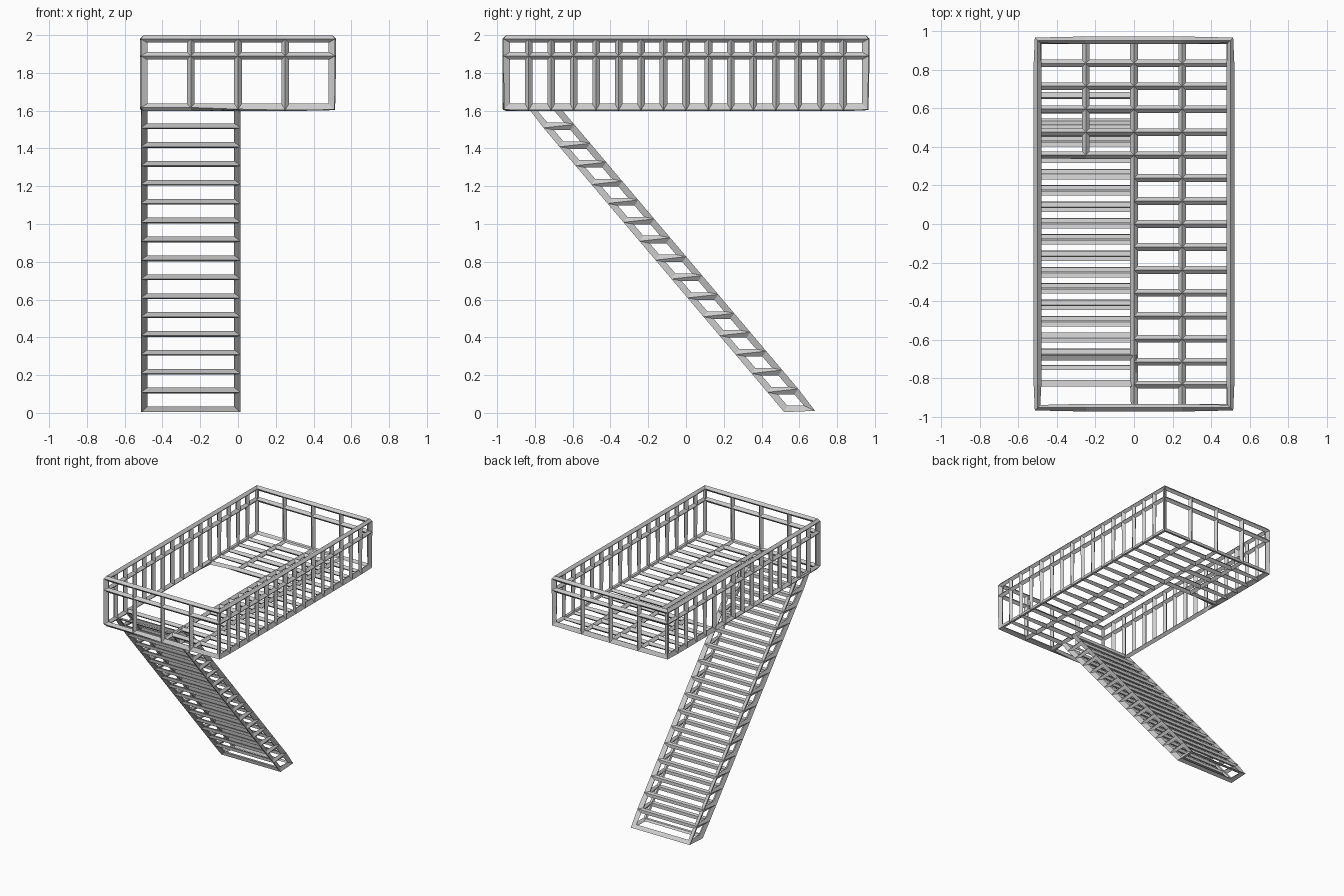
import bpy
import bmesh

if "Cube" in bpy.data.objects:
    bpy.data.objects.remove(bpy.data.objects["Cube"])

BEAM = 0.04


def lattice(name, quads):
    """Turn a list of quads into a welded cage whose edges become beams."""
    bm = bmesh.new()
    for q in quads:
        bm.faces.new([bm.verts.new(p) for p in q])
    bmesh.ops.remove_doubles(bm, verts=bm.verts, dist=0.001)
    bmesh.ops.recalc_face_normals(bm, faces=bm.faces)
    mesh = bpy.data.meshes.new(name)
    bm.to_mesh(mesh)
    bm.free()
    obj = bpy.data.objects.new(name, mesh)
    bpy.context.collection.objects.link(obj)
    mod = obj.modifiers.new("beams", 'WIREFRAME')
    mod.thickness = BEAM
    mod.offset = 0
    mod.use_even_offset = True
    mod.use_boundary = True
    mod.use_replace = True
    return obj


# Gallery: floor with a stair opening plus four railed walls
xs = [-0.5 + 0.25 * i for i in range(5)]
ys = [-0.952 + 0.119 * i for i in range(17)]
zs = [1.617, 1.89, 1.98]
quads = []
for i, (x0, x1) in enumerate(zip(xs, xs[1:])):
    for j, (y0, y1) in enumerate(zip(ys, ys[1:])):
        if i >= 2 or j >= 11:
            z = zs[0]
            quads.append([(x0, y0, z), (x1, y0, z), (x1, y1, z), (x0, y1, z)])
for z0, z1 in zip(zs, zs[1:]):
    for y in (ys[0], ys[-1]):
        for x0, x1 in zip(xs, xs[1:]):
            quads.append([(x0, y, z0), (x1, y, z0), (x1, y, z1), (x0, y, z1)])
    for x in (xs[0], xs[-1]):
        for y0, y1 in zip(ys, ys[1:]):
            quads.append([(x, y0, z0), (x, y1, z0), (x, y1, z1), (x, y0, z1)])
lattice("gallery_frame", quads)

# Staircase: sloping box cage, one horizontal tread frame per step
STEPS, RISE, RUN = 16, 0.1, 0.0847


def tread(k):
    z = 0.018 + RISE * k
    low, high = 0.527 - RUN * k, 0.668 - RUN * k
    return [(-0.5, low, z), (0, low, z), (0, high, z), (-0.5, high, z)]


quads = [tread(0), tread(STEPS)]
for k in range(STEPS):
    a, b = tread(k), tread(k + 1)
    for i in range(4):
        j = (i + 1) % 4
        quads.append([a[i], a[j], b[j], b[i]])
lattice("staircase", quads)
